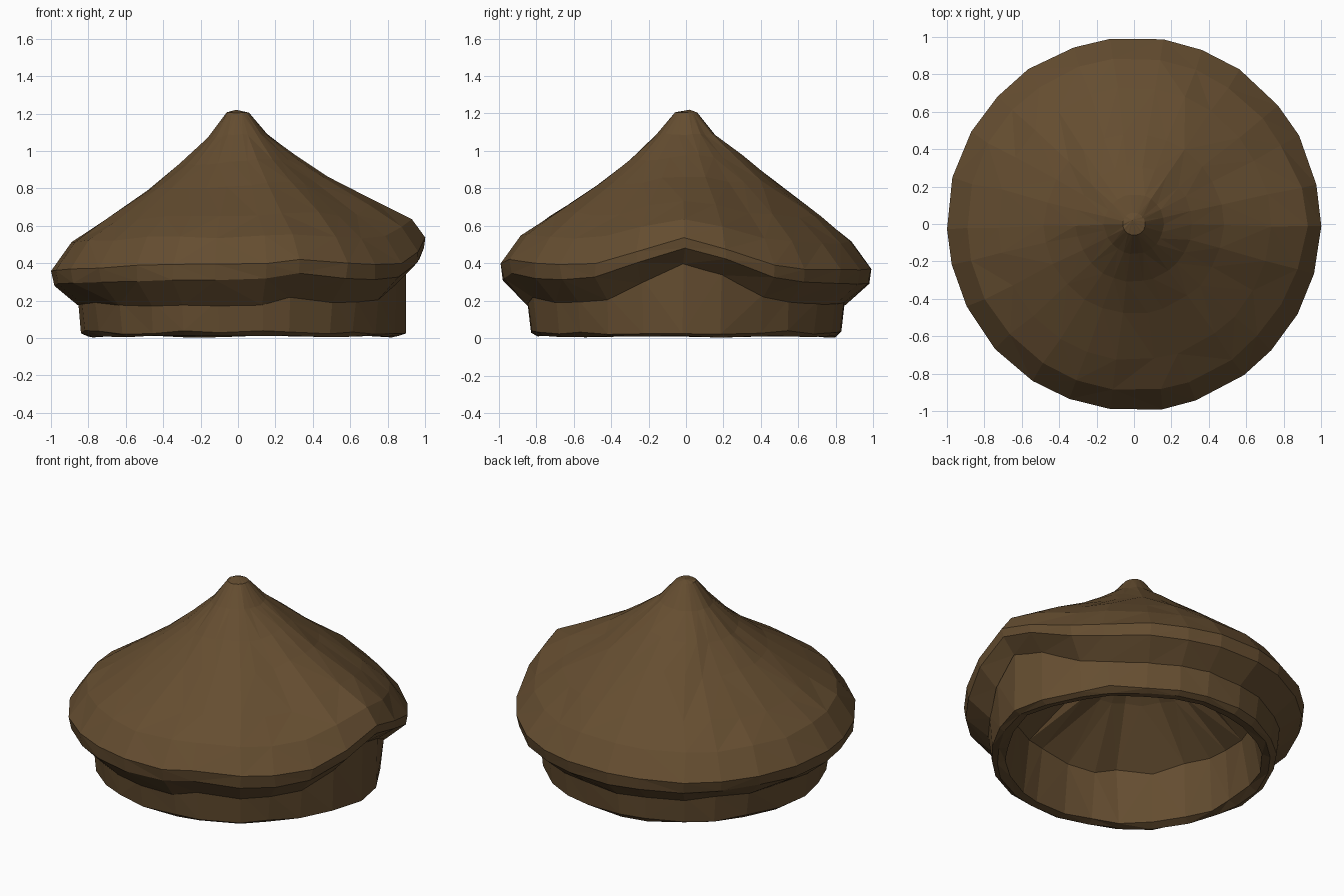
import bpy, bmesh, math, random

if "Cube" in bpy.data.objects:
    bpy.data.objects.remove(bpy.data.objects["Cube"])

random.seed(7)
SEG = 26
# One slightly irregular set of angles shared by every ring
ANGLES = [2 * math.pi * (i + random.uniform(-0.15, 0.15)) / SEG for i in range(SEG)]

brown = bpy.data.materials.new("thatch_brown")
brown.diffuse_color = (0.13, 0.075, 0.03, 1)
brown.use_nodes = True
brown.node_tree.nodes["Principled BSDF"].inputs["Base Color"].default_value = brown.diffuse_color


def arch(a):
    """Raised eave over the right side (+x), with a small kink at the front right."""
    side = math.exp(-(math.sin(a) / 0.34) ** 2) if math.cos(a) > 0 else 0
    kink = math.exp(-((a % (2 * math.pi) - math.radians(295)) / 0.2) ** 2)
    return side + 0.2 * kink


def loft(name, rings, cap_top=None, cap_end=None):
    """Rings: radius, z, lift and widening under arch, jitter, left drop, front lift."""
    bm = bmesh.new()
    loops = []
    for r, z, lift, widen, jit, drop, front in rings:
        loop = []
        for a in ANGLES:
            k = arch(a)
            rr = r + widen * k + random.uniform(-jit, jit) * 0.5
            aa = a + random.uniform(-jit, jit)
            zz = z + lift * k + random.uniform(-jit, jit)
            zz += front * max(0, -math.sin(a)) - drop * max(0, -math.cos(a))
            loop.append(bm.verts.new((rr * math.cos(aa), rr * math.sin(aa), zz)))
        loops.append(loop)
    for top, low in zip(loops, loops[1:]):
        for i in range(SEG):
            j = (i + 1) % SEG
            bm.faces.new((top[i], low[i], low[j], top[j]))
    for loop, point in ((loops[0], cap_top), (loops[-1], cap_end)):
        if point:
            tip = bm.verts.new(point)
            for i in range(SEG):
                bm.faces.new((loop[i], loop[(i + 1) % SEG], tip))
    bmesh.ops.recalc_face_normals(bm, faces=bm.faces)
    bmesh.ops.triangulate(bm, faces=bm.faces, quad_method='SHORT_EDGE')
    mesh = bpy.data.meshes.new(name)
    bm.to_mesh(mesh)
    bm.free()
    mesh.materials.append(brown)
    obj = bpy.data.objects.new(name, mesh)
    bpy.context.collection.objects.link(obj)
    return obj


# Pointed roof, from the tip over the shoulder and under the eave to the wall
loft("roof", [
    (0.06, 1.205, 0, 0, 0.002, 0, 0),
    (0.16, 1.09, 0, 0, 0.006, 0.02, 0),
    (0.31, 0.97, 0, 0, 0.008, 0.04, -0.02),
    (0.48, 0.835, 0.03, 0, 0.01, 0.05, -0.01),
    (0.73, 0.65, 0.09, 0, 0.01, 0.03, 0.01),
    (0.89, 0.515, 0.125, 0.035, 0.01, 0.01, 0.03),
    (1.0, 0.365, 0.17, 0, 0.006, 0.01, 0.03),
    (0.985, 0.295, 0.18, 0.01, 0.008, 0.01, 0.02),
    (0.855, 0.185, 0.22, 0.045, 0.01, 0, -0.01),
], cap_top=(-0.01, 0.02, 1.22))

# Round wall with an open bottom: outer face, foot, inner face, conical ceiling
loft("wall_and_ceiling", [
    (0.855, 0.20, 0.22, 0.045, 0.0, 0, 0),
    (0.835, 0.03, 0, 0.06, 0.01, 0, 0),
    (0.80, 0.008, 0, 0.06, 0.006, 0, 0),
    (0.75, 0.02, 0, 0.05, 0.01, 0, 0),
    (0.71, 0.34, 0.06, 0.04, 0.025, 0, 0),
    (0.38, 0.60, 0.02, 0, 0.025, 0, 0),
], cap_end=(0, 0, 0.85))
